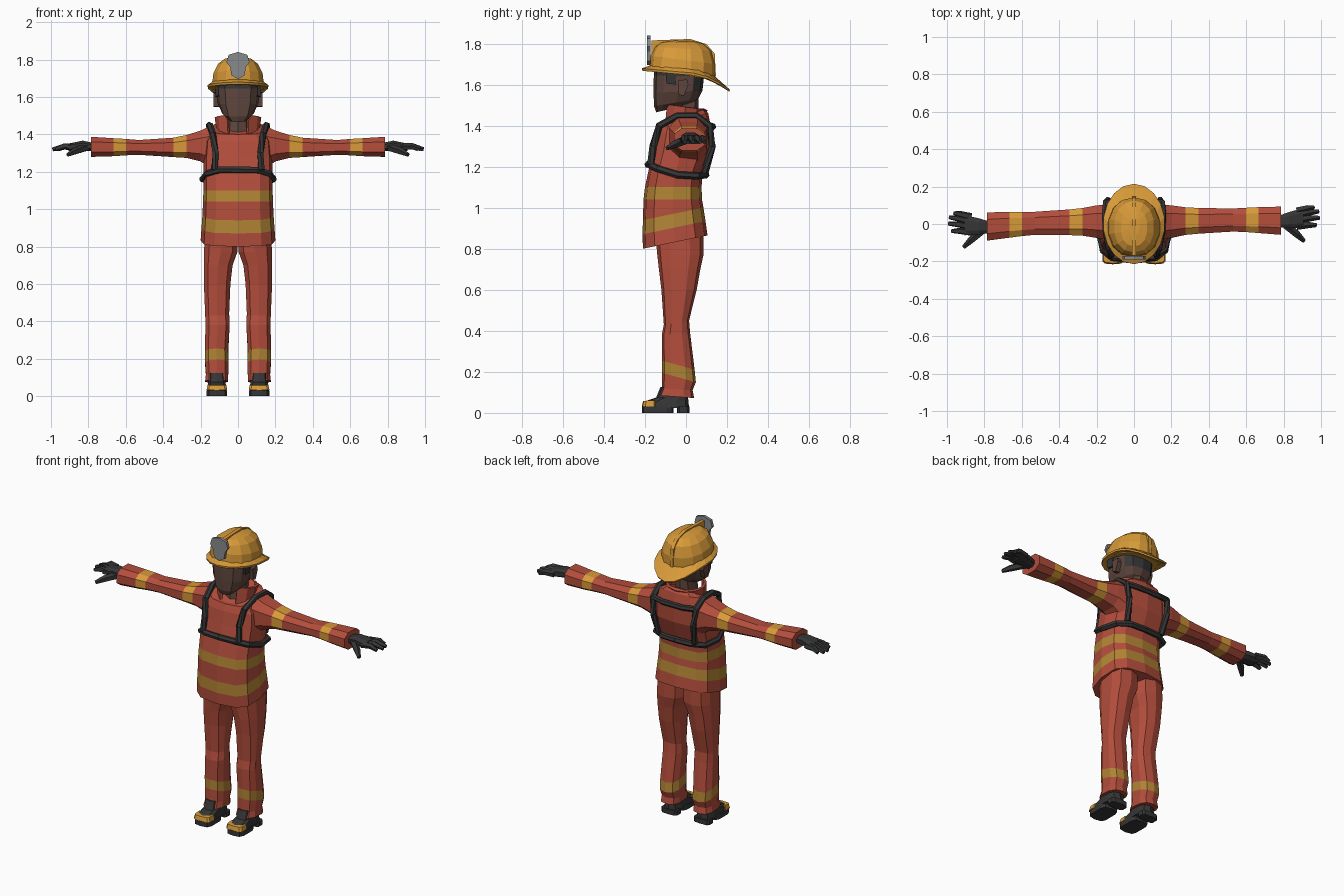
import bpy, bmesh, math
from mathutils import Vector

if "Cube" in bpy.data.objects:
    bpy.data.objects.remove(bpy.data.objects["Cube"])


def material(name, rgb):
    m = bpy.data.materials.new(name)
    m.diffuse_color = (*rgb, 1)
    m.use_nodes = True
    m.node_tree.nodes["Principled BSDF"].inputs["Base Color"].default_value = m.diffuse_color
    return m


RED = material("red cloth", (0.45, 0.075, 0.045))
GOLD = material("dull gold band", (0.44, 0.23, 0.035))
YELLOW = material("bright yellow", (0.68, 0.32, 0.04))
BLACK = material("black", (0.036, 0.036, 0.037))
SKIN = material("brown skin", (0.115, 0.062, 0.048))
GREY = material("grey metal", (0.25, 0.255, 0.26))


def make(name, verts, faces, mats, indices=None):
    me = bpy.data.meshes.new(name)
    me.from_pydata([tuple(v) for v in verts], [], faces)
    for m in mats:
        me.materials.append(m)
    if indices:
        for p, i in zip(me.polygons, indices):
            p.material_index = i
    bm = bmesh.new()
    bm.from_mesh(me)
    bmesh.ops.recalc_face_normals(bm, faces=bm.faces)
    bm.to_mesh(me)
    bm.free()
    ob = bpy.data.objects.new(name, me)
    bpy.context.collection.objects.link(ob)
    return ob


def loft(name, rings, mats, bands=(), caps=True):
    """Skin between rings; bands lists the segments that get the second material."""
    n = len(rings[0])
    faces, idx = [], []
    for r in range(len(rings) - 1):
        for i in range(n):
            j = (i + 1) % n
            faces.append((r * n + i, r * n + j, (r + 1) * n + j, (r + 1) * n + i))
            idx.append(1 if r in bands else 0)
    if caps:
        faces += [tuple(range(n)), tuple(range((len(rings) - 1) * n, len(rings) * n))]
        idx += [0, 0]
    return make(name, [v for r in rings for v in r], faces, mats, idx)


def super_round(n, e, offset=0.0):
    """Unit rounded-square outline, first point at the front or bottom."""
    out = []
    for i in range(n):
        a = 2 * math.pi * (i + offset) / n
        s, c = math.sin(a), -math.cos(a)
        out.append((math.copysign(abs(s) ** (2 / e), s), math.copysign(abs(c) ** (2 / e), c)))
    return out


def level(zf, zb, x0, x1, yf, yb, n=12, e=3.0, offset=0.0, s=1):
    """Ring around a vertical axis, tilted from zf at the front to zb at the back."""
    return [Vector((s * ((x0 + x1) / 2 + u * (x1 - x0) / 2),
                    (yf + yb) / 2 + v * (yb - yf) / 2,
                    zf + (zb - zf) * (v + 1) / 2)) for u, v in super_round(n, e, offset)]


def upright(x, yf, yb, z0, z1, s, n=8):
    """Ring around the arm axis; the two arms are swung slightly in y."""
    swing = s * 0.016 * max(0, (x - 0.2) / 0.6)
    return [Vector((s * x, (yf + yb) / 2 + u * (yb - yf) / 2 + swing,
                    (z0 + z1) / 2 + v * (z1 - z0) / 2)) for u, v in super_round(n, 2.6, 0.5)]


def tube(name, pts, radii, mat, n=6):
    pts = [Vector(p) for p in pts]
    rings = []
    for i, p in enumerate(pts):
        d = (pts[min(i + 1, len(pts) - 1)] - pts[max(i - 1, 0)]).normalized()
        a = d.cross(Vector((0.31, 0.2, 0.93))).normalized()
        b = d.cross(a)
        rings.append([p + radii[i] * (a * math.cos(t) + b * math.sin(t))
                      for t in [2 * math.pi * k / n for k in range(n)]])
    return loft(name, rings, [mat])


def slab(name, outline, axis, lo, hi, mat):
    """Extrude a 2D outline along the x or y axis."""
    put = (lambda w, a, b: (w, a, b)) if axis == "x" else (lambda w, a, b: (a, w, b))
    return loft(name, [[put(w, a, b) for a, b in outline] for w in (lo, hi)], [mat])


# Jacket with two reflective bands
jacket = [(.80, .865, .20, -.21, .105), (.87, .935, .195, -.212, .095), (.94, 1.0, .19, -.21, .085),
          (1.04, 1.04, .187, -.207, .078), (1.10, 1.10, .185, -.20, .076), (1.17, 1.17, .185, -.185, .08),
          (1.28, 1.28, .185, -.16, .12), (1.36, 1.38, .178, -.145, .125),
          (1.40, 1.46, .15, -.128, .108), (1.40, 1.485, .10, -.105, .088)]
loft("jacket", [level(a, b, -h, h, f, k) for a, b, h, f, k in jacket], [RED, GOLD], (1, 3))

# Collar: an upright strip open at the front
verts, faces, N = [], [], 10
for i in range(N + 1):
    a = math.radians(28 + 304 * i / N)
    u, v = math.sin(a), -math.cos(a)
    front = (1 - v) / 2
    verts += [(u * .115, v * .105 - .01, 1.455 - .06 * front),
              (u * .125, v * .105, 1.475 + .03 * front)]
    if i < N:
        k = 2 * i
        faces.append((k, k + 2, k + 3, k + 1))
collar = make("collar", verts, faces, [RED])
mod = collar.modifiers.new("thickness", "SOLIDIFY")
mod.thickness = 0.014

# Neck and head, dark hair on the rear and the crown
loft("neck", [level(1.36, 1.38, -.065, .065, -.085, .06, 8, 2.3),
              level(1.50, 1.53, -.055, .055, -.07, .06, 8, 2.3)], [SKIN])
skull = [(1.465, 1.505, .05, -.145, .03), (1.495, 1.53, .085, -.156, .06), (1.56, 1.57, .108, -.158, .08),
         (1.645, 1.64, .116, -.157, .088), (1.70, 1.70, .116, -.15, .09)]
head = loft("head", [level(a, b, -h, h, f, k, 12, 2.7) for a, b, h, f, k in skull], [SKIN, BLACK])
for p in head.data.polygons:
    if p.center.z > 1.65 or (p.center.z > 1.58 and p.center.y > 0.0):
        p.material_index = 1

# Helmet dome, crest, brim and front shield
dome = [(1.68, 1.62, .142, -.178, .14), (1.74, 1.70, .135, -.172, .142), (1.785, 1.765, .108, -.152, .125),
        (1.806, 1.80, .072, -.12, .085), (1.814, 1.812, .03, -.06, .03)]
loft("helmet_dome", [level(a, b, -h, h, f, k, 14, 2.2) for a, b, h, f, k in dome], [YELLOW])
slab("helmet_crest", [(-.17, 1.70), (-.168, 1.815), (.02, 1.822), (.10, 1.797), (.14, 1.75), (.146, 1.64)],
     "x", -.011, .011, YELLOW)


def brim_ring(hx, yf, yb, lift):
    ring = level(0, 0, -hx, hx, yf, yb, 18, 2.0)
    for p in ring:
        t = p.y / .215
        p.z = 1.655 + lift - (.085 * t * t if t > 0 else .02 * t)
    return ring


loft("helmet_brim", [brim_ring(.125, -.16, .125, .012), brim_ring(.14, -.175, .14, .022),
                     brim_ring(.165, -.215, .215, .004), brim_ring(.163, -.212, .21, -.008),
                     brim_ring(.125, -.16, .125, -.006)], [YELLOW])
slab("helmet_shield", [(0, 1.695), (.035, 1.715), (.042, 1.76), (.062, 1.785), (.05, 1.825), (0, 1.84),
                       (-.05, 1.825), (-.062, 1.785), (-.042, 1.76), (-.035, 1.715)],
     "y", -.19, -.172, GREY)

# Harness belt around the chest, and the bar across the upper back
half = [(0, -.185, 1.21), (.10, -.18, 1.21), (.165, -.135, 1.19), (.19, -.04, 1.16),
        (.172, .055, 1.155), (.10, .092, 1.16), (0, .097, 1.16)]
for s, side in ((1, "left"), (-1, "right")):
    tube(side + "_chest_belt", [(s * x, y, z) for x, y, z in half], [.018] * 7, BLACK)
tube("back_bar", [(-.15, .115, 1.40), (-.07, .13, 1.395), (.07, .13, 1.395), (.15, .115, 1.40)],
     [.017] * 4, BLACK)

# Mirrored parts
leg = [(.88, .88, 0, .18, -.15, .085), (.77, .77, 0, .185, -.14, .085), (.70, .70, .026, .186, -.132, .07),
       (.60, .60, .038, .185, -.12, .052), (.43, .45, .045, .178, -.108, .015), (.38, .39, .042, .176, -.118, .02),
       (.255, .21, .05, .18, -.117, .042), (.195, .15, .048, .178, -.117, .048),
       (.12, .11, .05, .174, -.118, .032), (.085, .072, .05, .178, -.135, .04)]
arm = [(.14, -.09, .11, 1.21, 1.455), (.20, -.08, .105, 1.25, 1.425), (.275, -.065, .092, 1.27, 1.40),
       (.345, -.06, .086, 1.275, 1.385), (.53, -.053, .078, 1.288, 1.372), (.60, -.058, .08, 1.285, 1.378),
       (.665, -.065, .082, 1.28, 1.382), (.785, -.078, .082, 1.276, 1.39)]
palm = [(.77, -.035, .03, 1.31, 1.355), (.83, -.042, .05, 1.31, 1.368), (.905, -.045, .07, 1.31, 1.352)]
fingers = [(.055, .962, .074), (.028, .988, .052), (.0, .992, .018), (-.028, .975, -.022)]
strap = [(.125, -.172, 1.21), (.12, -.16, 1.30), (.135, -.13, 1.40), (.15, -.04, 1.448), (.155, .05, 1.448),
         (.15, .115, 1.40), (.14, .128, 1.30), (.125, .092, 1.17)]
upper = [(.025, .058, .168, -.212, .015), (.055, .062, .164, -.205, .012),
         (.075, .066, .16, -.145, .01), (.125, .07, .158, -.125, .012)]

for s, side in ((1, "left"), (-1, "right")):
    loft(side + "_trouser_leg", [level(*r, n=10, e=2.7, s=s) for r in leg], [RED, GOLD], (6,))
    loft(side + "_sleeve", [upright(*r, s=s) for r in arm], [RED, YELLOW], (2, 5))

    # Boot with sole and toe cap
    loft(side + "_boot", [level(a, a, *r, n=10, e=3, s=s) for a, *r in upper], [BLACK])
    for label, y0, y1 in (("sole", -.215, -.06), ("heel", -.045, .018)):
        loft(f"{side}_boot_{label}", [level(z, z, .057, .169, y0, y1, 10, 4, 0, s)
                                      for z in (0, .03)], [BLACK])
    loft(side + "_toe_cap", [level(.032, .032, .056, .17, -.2155, -.14, 10, 4, 0, s),
                             level(.058, .062, .062, .164, -.209, -.14, 10, 4, 0, s)], [YELLOW])

    # Glove with fanned fingers
    sw = s * 0.016
    loft(side + "_glove_palm", [upright(*r, s=s) for r in palm], [BLACK])
    for i, (y0, x1, y1) in enumerate(fingers):
        tube(f"{side}_glove_finger_{i + 1}",
             [(s * .87, y0 + sw, 1.333), (s * .93, (y0 + y1) / 2 + sw + .004, 1.336), (s * x1, y1 + sw, 1.32)],
             [.02, .018, .011], BLACK, 5)
    tube(side + "_glove_thumb", [(s * .81, -.02 + sw, 1.33), (s * .87, -.07 + sw, 1.31),
                                 (s * .91, -.108 + sw, 1.29)], [.022, .02, .011], BLACK, 5)

    # Shoulder strap, ear and sideburn
    tube(side + "_shoulder_strap", [(s * x, y, z) for x, y, z in strap], [.018] * len(strap), BLACK)
    slab(side + "_ear", [(-.035, 1.55), (-.01, 1.545), (.012, 1.60), (.005, 1.625), (-.04, 1.62)],
         "x", s * .10, s * .13, SKIN)
    slab(side + "_sideburn", [(-.095, 1.605), (-.05, 1.60), (-.045, 1.665), (-.10, 1.665)],
         "x", s * .10, s * .119, BLACK)
